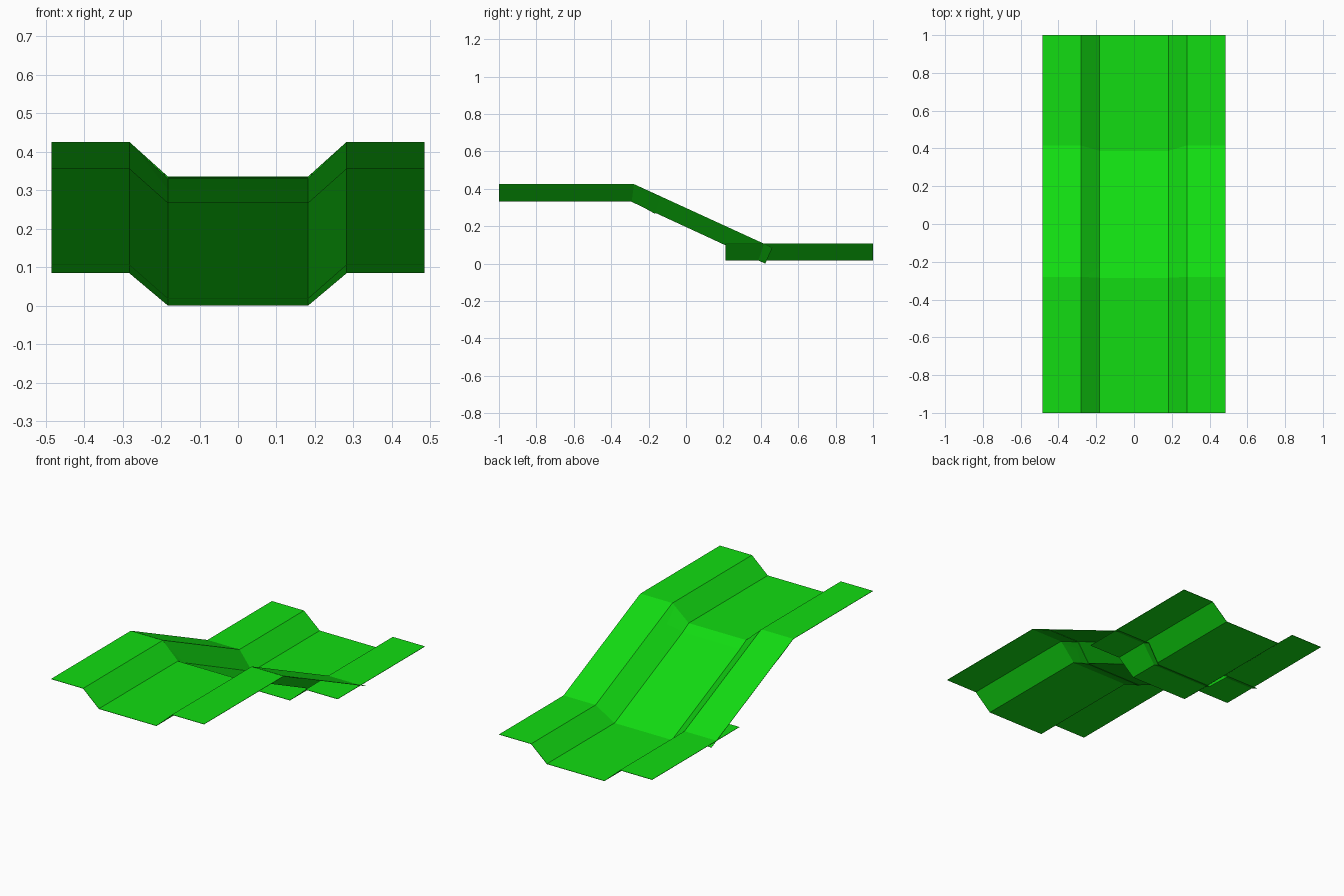
import bpy
import bmesh

if "Cube" in bpy.data.objects:
    bpy.data.objects.remove(bpy.data.objects["Cube"])

# Shared green metal
green = bpy.data.materials.new("green_sheet")
green.diffuse_color = (0.006, 0.72, 0.006, 1)
green.use_nodes = True
green.node_tree.nodes["Principled BSDF"].inputs["Base Color"].default_value = green.diffuse_color

# Half channel section: x position and whether the point lies on the raised wing
half = [(0.182, 0), (0.282, 1), (0.485, 1)]
section = [(-x, w) for x, w in reversed(half)] + half


def channel_sheet(name, stations):
    """Each station is ((wing_y, wing_z), (floor_y, floor_z))."""
    bm = bmesh.new()
    rows = []
    for wing, floor in stations:
        row = []
        for x, is_wing in section:
            y, z = wing if is_wing else floor
            row.append(bm.verts.new((x, y, z)))
        rows.append(row)
    for a, b in zip(rows, rows[1:]):
        for i in range(len(section) - 1):
            bm.faces.new((a[i], a[i + 1], b[i + 1], b[i]))
    bm.normal_update()
    mesh = bpy.data.meshes.new(name)
    bm.to_mesh(mesh)
    bm.free()
    mesh.materials.append(green)
    obj = bpy.data.objects.new(name, mesh)
    bpy.context.collection.objects.link(obj)
    # Thin sheet thickness
    mod = obj.modifiers.new("thickness", 'SOLIDIFY')
    mod.thickness = 0.002
    mod.offset = 0
    return obj


# Upper level run with its bent-down lip
channel_sheet("upper_channel", [
    ((-1.0, 0.424), (-1.0, 0.334)),
    ((-0.28, 0.424), (-0.285, 0.334)),
    ((-0.135, 0.356), (-0.165, 0.267)),
])

# Sloping run, section square to the slope
channel_sheet("sloped_channel", [
    ((-0.278, 0.424), (-0.29, 0.331)),
    ((0.462, 0.085), (0.424, 0.001)),
])

# Lower level run, starting underneath the slope
channel_sheet("lower_channel", [
    ((0.21, 0.106), (0.21, 0.018)),
    ((1.0, 0.106), (1.0, 0.018)),
])
